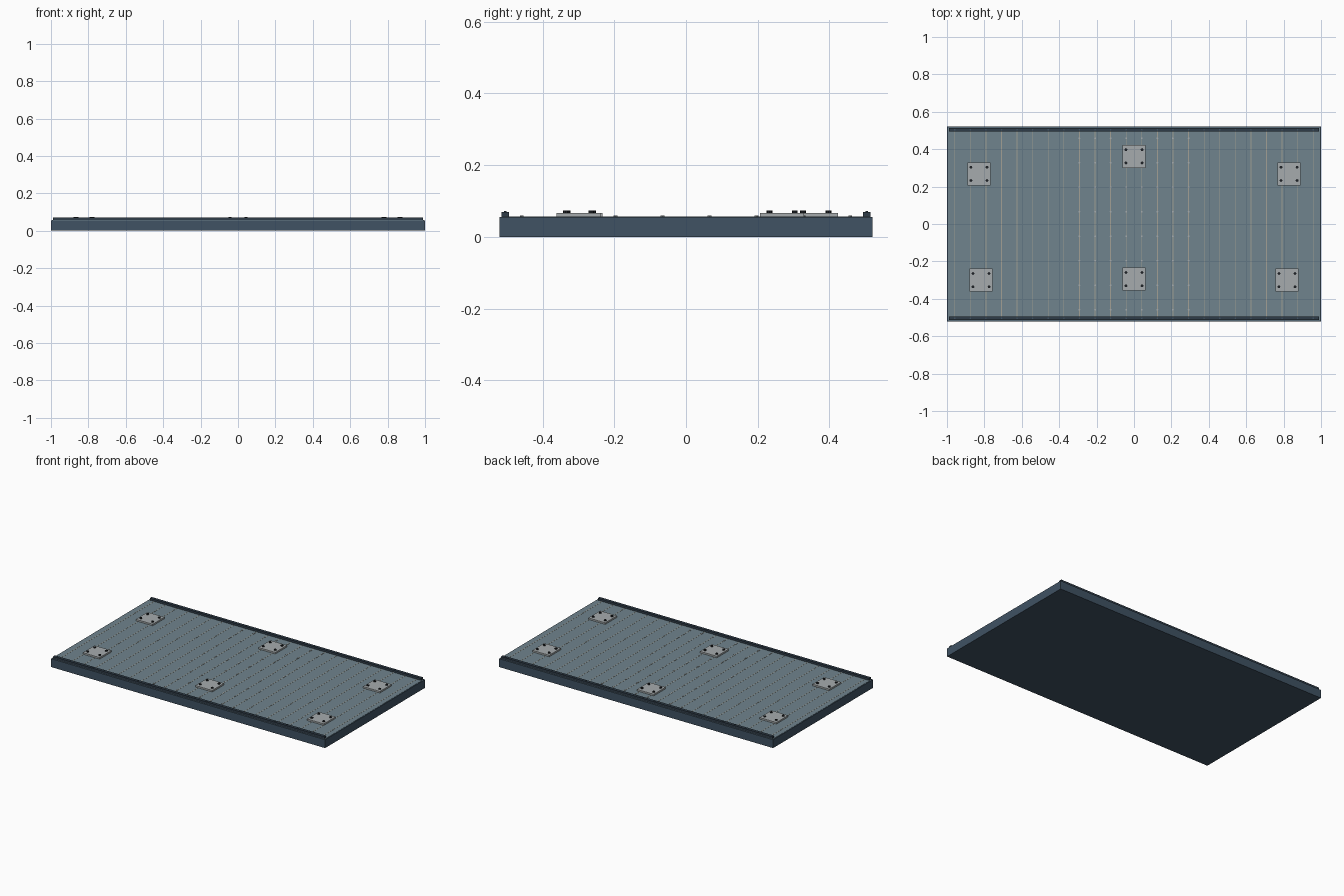
import bpy
import bmesh
from mathutils import Matrix

if "Cube" in bpy.data.objects:
    bpy.data.objects.remove(bpy.data.objects["Cube"])


def material(name, rgb):
    m = bpy.data.materials.new(name)
    m.use_nodes = True
    colour = (*rgb, 1)
    m.diffuse_color = colour
    bsdf = next(n for n in m.node_tree.nodes if n.type == "BSDF_PRINCIPLED")
    bsdf.inputs["Base Color"].default_value = colour
    return m


navy = material("dark blue steel", (.05, .085, .125))
teal = material("blue grey deck", (.16, .23, .27))
rail_blue = material("deep blue rail", (.028, .045, .065))
tan = material("worn seam", (.36, .35, .30))
grey = material("light grey metal", (.38, .41, .42))
black = material("black bolt", (.012, .014, .018))


def finish(name, bm, mat):
    mesh = bpy.data.meshes.new(name)
    bm.to_mesh(mesh)
    bm.free()
    mesh.materials.append(mat)
    obj = bpy.data.objects.new(name, mesh)
    bpy.context.collection.objects.link(obj)
    return obj


def boxes(name, centres, size, z0, z1, mat):
    bm = bmesh.new()
    for x, y in centres:
        place = Matrix.Translation((x, y, (z0 + z1) / 2)) @ Matrix.Diagonal((*size, z1 - z0, 1))
        bmesh.ops.create_cube(bm, size=1, matrix=place)
    return finish(name, bm, mat)


def studs(name, centres, radius, z0, z1, mat):
    bm = bmesh.new()
    for x, y in centres:
        bmesh.ops.create_cone(bm, cap_ends=True, segments=8, radius1=radius, radius2=radius,
                              depth=z1 - z0, matrix=Matrix.Translation((x, y, (z0 + z1) / 2)))
    return finish(name, bm, mat)


# Slab and deck skin
boxes("slab", [(0, 0)], (2, 1.04), 0, .055, navy)
boxes("deck_plate", [(0, 0)], (1.99, 1.03), .054, .0565, teal)

# Seams across the deck, with rivets along the middle ones
seam_x = [(i - 11.5) / 12 for i in range(24)]
boxes("deck_seams", [(x, 0) for x in seam_x], (.004, .99), .056, .0572, tan)
rows = [(j - 3.5) * .131 for j in range(8)]
studs("deck_rivets", [(x, y) for x in seam_x if abs(x) < .3 for y in rows],
      .005, .056, .0595, grey)

# Long edge rails with small studs
rail_y = (-.504, .504)
boxes("edge_rails", [(0, y) for y in rail_y], (1.98, .02), .056, .07, rail_blue)
studs("rail_studs", [(x, y) for x in seam_x for y in rail_y], .004, .069, .072, navy)

# Mounting pads, each with four corner bolts
pads = [(0, .362), (0, -.295)]
for side in (-1, 1):
    pads += [(side * .829, .268), (side * .818, -.3)]
boxes("mounting_pads", pads, (.123, .123), .056, .067, grey)
studs("pad_bolts", [(x + sx * .043, y + sy * .0355) for x, y in pads
                    for sx in (-1, 1) for sy in (-1, 1)], .008, .066, .073, black)
